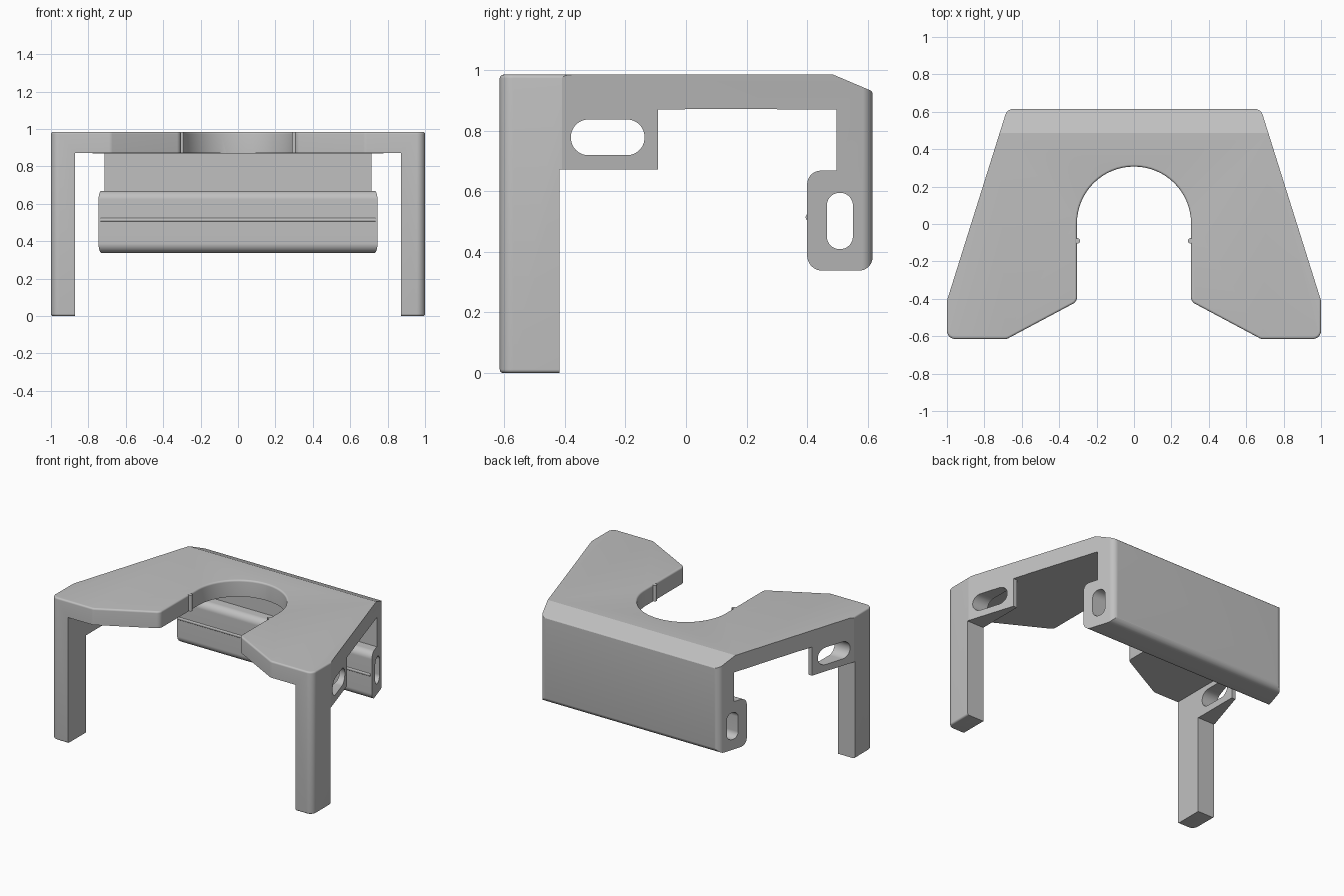
import bpy, bmesh, math
from mathutils import Vector

cube = bpy.data.objects.get("Cube")
if cube:
    bpy.data.objects.remove(cube, do_unlink=True)

grey = bpy.data.materials.new("light grey")
grey.use_nodes = True
colour = (0.53, 0.53, 0.53, 1)
grey.diffuse_color = colour
grey.node_tree.nodes["Principled BSDF"].inputs["Base Color"].default_value = colour


def fillet(points, steps=16):
    """Round each (u, v, radius) corner of a closed outline."""
    out = []
    for i, (u, v, r) in enumerate(points):
        p = Vector((u, v))
        if not r:
            out.append(p)
            continue
        a = (Vector(points[i - 1][:2]) - p).normalized()
        b = (Vector(points[(i + 1) % len(points)][:2]) - p).normalized()
        half = a.angle(b) / 2
        c = p + (a + b).normalized() * r / math.sin(half)
        s, e = p + a * r / math.tan(half) - c, p + b * r / math.tan(half) - c
        start = math.atan2(s.y, s.x)
        turn = (math.atan2(e.y, e.x) - start + math.pi) % math.tau - math.pi
        for k in range(steps + 1):
            t = start + turn * k / steps
            out.append(c + Vector((math.cos(t), math.sin(t))) * r)
    return out


def prism(name, points, axis, lo, hi, soften=None):
    """Extrude a rounded outline along x or z."""
    bm = bmesh.new()
    put = (lambda p, w: (w, p.x, p.y)) if axis == "x" else (lambda p, w: (p.x, p.y, w))
    outline = fillet(points)
    rings = [[bm.verts.new(put(p, w)) for p in outline] for w in (lo, hi)]
    for ring in rings:
        bm.faces.new(ring)
    for i in range(len(outline)):
        bm.faces.new((rings[0][i - 1], rings[0][i], rings[1][i], rings[1][i - 1]))
    bmesh.ops.recalc_face_normals(bm, faces=bm.faces)
    if soften:
        edges = [e for e in bm.edges if soften(e)]
        bmesh.ops.bevel(bm, geom=edges, offset=0.012, segments=6, profile=0.5, affect="EDGES")
    mesh = bpy.data.meshes.new(name)
    bm.to_mesh(mesh)
    bm.free()
    mesh.materials.append(grey)
    ob = bpy.data.objects.new(name, mesh)
    bpy.context.collection.objects.link(ob)
    return ob


def activate(ob):
    bpy.ops.object.select_all(action="DESELECT")
    ob.select_set(True)
    bpy.context.view_layer.objects.active = ob


def combine(ob, tool, operation):
    activate(ob)
    mod = ob.modifiers.new("cut", "BOOLEAN")
    mod.operation, mod.object, mod.solver = operation, tool, "EXACT"
    bpy.ops.object.modifier_apply(modifier=mod.name)
    bpy.data.objects.remove(tool, do_unlink=True)


def rectangle(u0, u1, v0, v1, r=0):
    return [(u0, v0, r), (u1, v0, r), (u1, v1, r), (u0, v1, r)]


# Plan outline with the keyhole opening, mirrored from one half
half = [(0.305, 0.307, 0.304), (0.305, -0.415, 0.04), (0.68, -0.615, 0.04),
        (1, -0.615, 0.045), (1, -0.41, 0), (0.678, 0.615, 0.045)]
plan = half + [(-x, y, r) for x, y, r in reversed(half)]


def front_edge(e):
    a, b = (v.co for v in e.verts)
    return abs(a.z - b.z) < 0.001 and max(a.y, b.y) < 0.35 and e.calc_length() < 0.5


bracket = prism("bracket_body", plan, "z", 0, 0.985, front_edge)

# Side profile: legs, slotted tabs, plate, sloped rear edge and hooked back wall
side = [(-0.7, -0.1, 0), (-0.418, -0.1, 0), (-0.418, 0.672, 0), (-0.093, 0.672, 0),
        (-0.093, 0.87, 0), (0.497, 0.87, 0), (0.497, 0.668, 0), (0.4, 0.668, 0.045),
        (0.4, 0.338, 0.05), (0.616, 0.338, 0.045), (0.616, 0.93, 0.015),
        (-0.02, 1.2, 0), (-0.7, 1.2, 0)]
combine(bracket, prism("side_profile", side, "x", -1.2, 1.2), "INTERSECT")

# Hollow between the two legs, below the plate
combine(bracket, prism("hollow", rectangle(-0.872, 0.872, -1, 0.3), "z", -0.2, 0.871), "DIFFERENCE")

# Long round-ended slots through the tabs and the back wall
for slot in (rectangle(-0.38, -0.137, 0.719, 0.837, 0.058),
             rectangle(0.465, 0.551, 0.409, 0.595, 0.042)):
    combine(bracket, prism("slot", slot, "x", -1.3, 1.3), "DIFFERENCE")


def rod(name, u, v, r, axis, lo, hi):
    return prism(name, rectangle(u - r, u + r, v - r, v + r, r * 0.99), axis, lo, hi)


# Small retaining ribs in the opening and along the back wall
parts = [bracket, rod("back_wall_rib", 0.407, 0.514, 0.012, "x", -0.735, 0.735)]
for label, x in (("left", 0.302), ("right", -0.302)):
    parts.append(rod("opening_rib_" + label, x, -0.09, 0.014, "z", 0.872, 0.983))

for ob in parts:
    activate(ob)
    bpy.ops.object.shade_smooth_by_angle(angle=math.radians(16))
